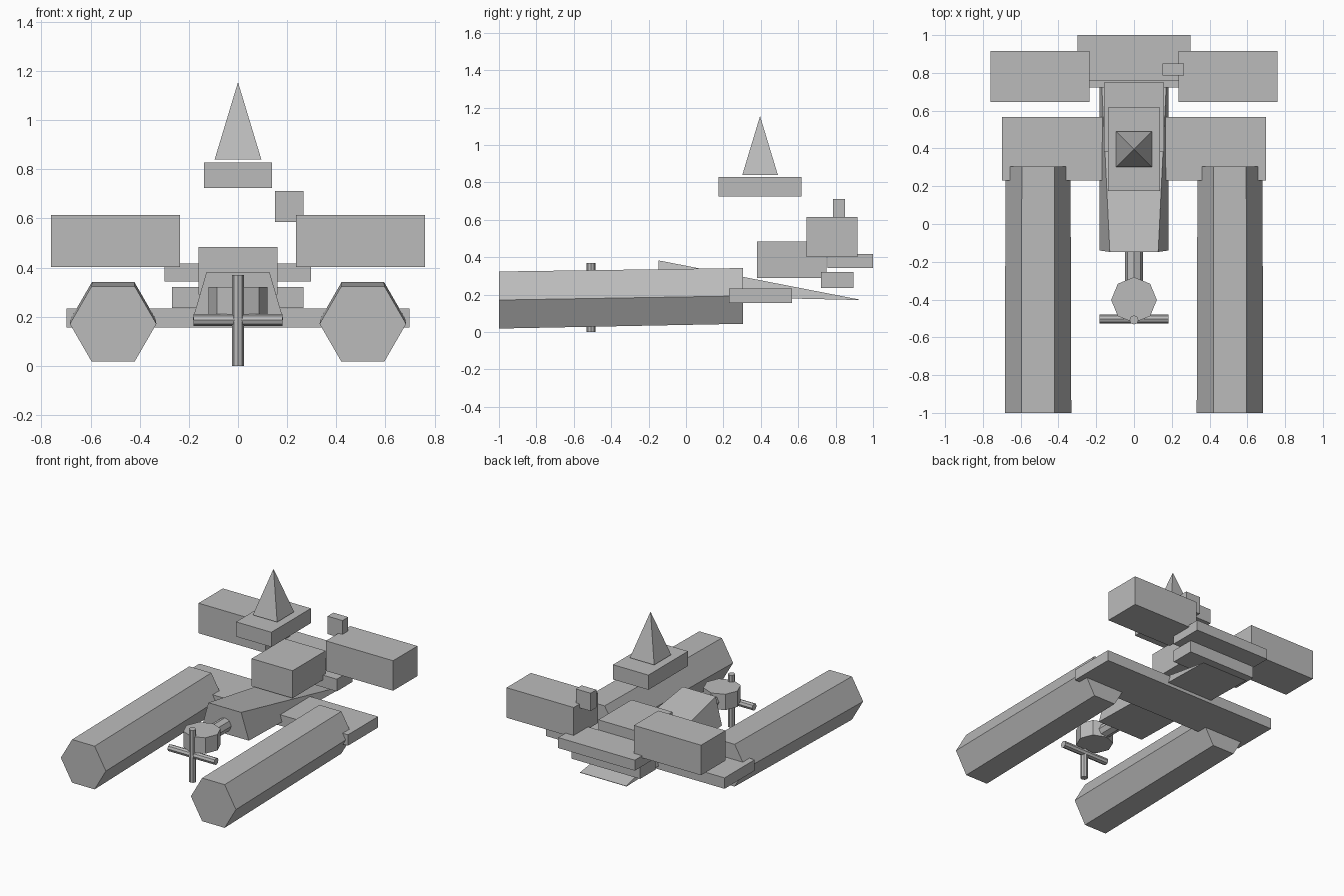
import bpy
from math import sin, cos, pi, tau

if "Cube" in bpy.data.objects:
    bpy.data.objects.remove(bpy.data.objects["Cube"])

grey = bpy.data.materials.new("plain grey")
grey.diffuse_color = (0.5, 0.5, 0.5, 1)
grey.use_nodes = True
grey.node_tree.nodes["Principled BSDF"].inputs["Base Color"].default_value = grey.diffuse_color


def loft(name, ring_a, ring_b):
    """Closed solid between two rings with the same number of points."""
    n = len(ring_a)
    faces = [tuple(range(n))[::-1], tuple(range(n, 2 * n))]
    faces += [(i, (i + 1) % n, n + (i + 1) % n, n + i) for i in range(n)]
    me = bpy.data.meshes.new(name)
    me.from_pydata(list(ring_a) + list(ring_b), [], faces)
    me.materials.append(grey)
    ob = bpy.data.objects.new(name, me)
    bpy.context.collection.objects.link(ob)
    bpy.context.view_layer.objects.active = ob
    # consistent outward normals
    import bmesh
    bm = bmesh.new()
    bm.from_mesh(me)
    bmesh.ops.recalc_face_normals(bm, faces=bm.faces)
    bm.to_mesh(me)
    bm.free()
    return ob


def box(name, x0, x1, y0, y1, z0, z1):
    ring = [(x0, y0), (x1, y0), (x1, y1), (x0, y1)]
    return loft(name, [(x, y, z0) for x, y in ring], [(x, y, z1) for x, y in ring])


def rod(name, axis, centre, radii, start, end, sides=8, lift=0.0):
    """Prism along an axis; centre gives the other two coordinates."""
    def ring(r, t, dz):
        pts = []
        for i in range(sides):
            a = tau * i / sides
            p = [centre[0] + r * cos(a), centre[1] + r * sin(a) + dz]
            p.insert("xyz".index(axis), t)
            pts.append(tuple(p))
        return pts
    return loft(name, ring(radii[0], start, 0), ring(radii[1], end, lift))


# Paired parts: hexagonal pods (slightly raised at the back) and rear blocks
for side, s in (("left", -1), ("right", 1)):
    rod(side + "_pod", "y", (s * 0.508, 0.171), (0.176, 0.172), -1.0, 0.305, 6, 0.022)
    a, b = sorted((s * 0.235, s * 0.76))
    box(side + "_rear_block", a, b, 0.645, 0.917, 0.402, 0.614)

# Cross plate joining the pods
box("cross_plate", -0.698, 0.698, 0.23, 0.567, 0.156, 0.233)

# Wedge hull: trapezoid at the front, running out to a thin edge at the back
loft("wedge_hull",
     [(-0.183, -0.14, 0.195), (0.183, -0.14, 0.195), (0.128, -0.148, 0.383), (-0.128, -0.148, 0.383)],
     [(-0.183, 0.925, 0.171), (0.183, 0.925, 0.171), (0.18, 0.925, 0.174), (-0.18, 0.925, 0.174)])

# Stacked centre and rear parts
box("centre_block", -0.16, 0.16, 0.38, 0.75, 0.29, 0.484)
box("rear_upper_plate", -0.3, 0.298, 0.757, 1.0, 0.343, 0.417)
box("rear_lower_plate", -0.268, 0.266, 0.722, 0.895, 0.236, 0.322)
box("small_cube", 0.15, 0.266, 0.785, 0.85, 0.586, 0.712)

# Floating slab and spire
box("top_slab", -0.138, 0.138, 0.175, 0.617, 0.724, 0.828)
spire = [(-0.095, 0.301), (0.095, 0.301), (0.095, 0.491), (-0.095, 0.491)]
loft("spire", [(x, y, 0.84) for x, y in spire],
     [(x * 0.005, 0.396 + (y - 0.396) * 0.005, 1.153) for x, y in spire])

# Nose: arm, octagonal hub and crossed rods
rod("nose_arm", "y", (0, 0.262), (0.048, 0.048), -0.36, -0.1)
rod("nose_hub", "z", (0, -0.402), (0.121, 0.121), 0.21, 0.322)
rod("vertical_rod", "z", (0, -0.508), (0.024, 0.024), 0.0, 0.37)
rod("cross_rod", "x", (-0.503, 0.187), (0.024, 0.024), -0.182, 0.182)
